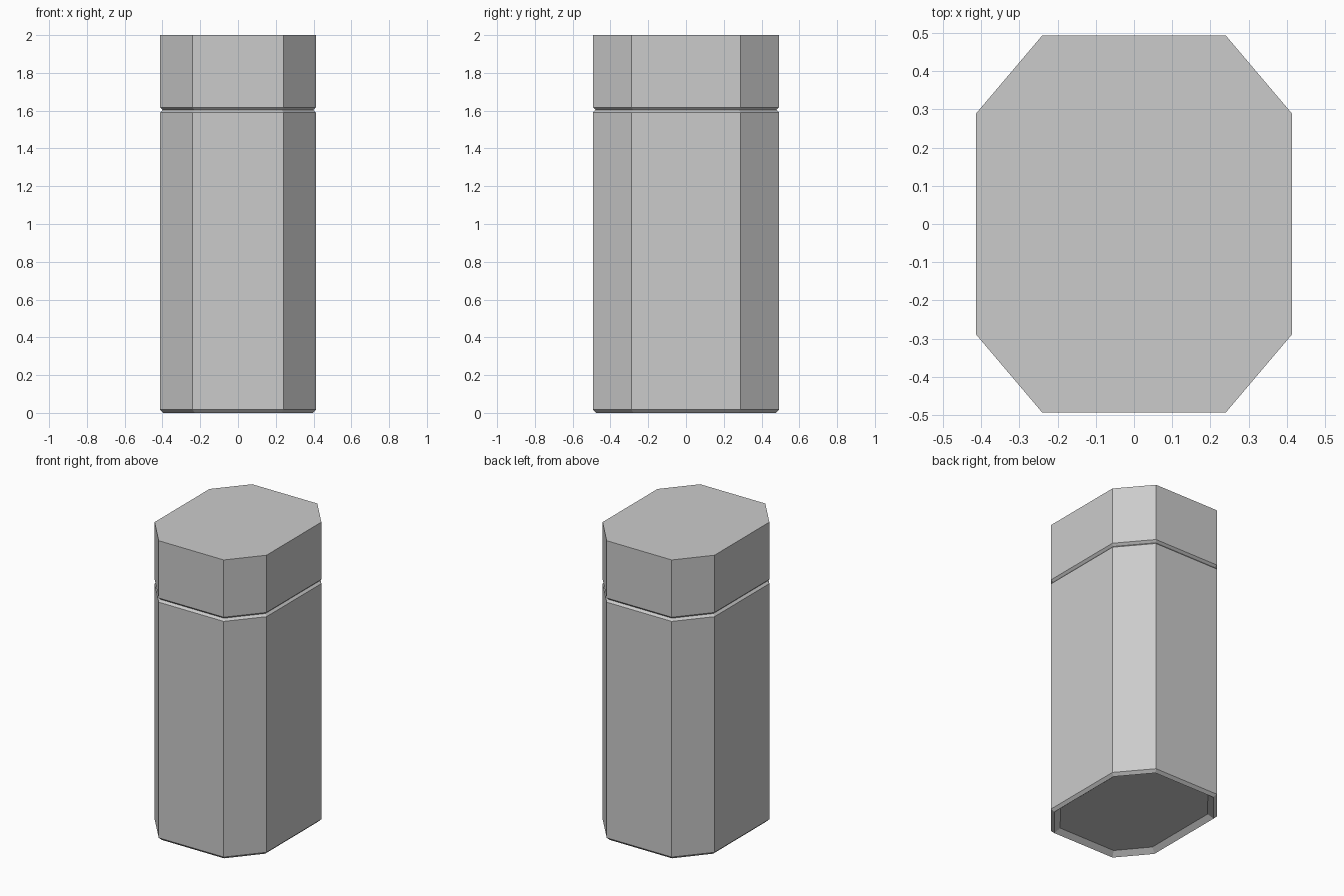
import bpy
import bmesh

if "Cube" in bpy.data.objects:
    bpy.data.objects.remove(bpy.data.objects["Cube"])

HX, HY = 0.413, 0.493      # half width and half depth
CX, CY = 0.24, 0.289       # where the cut corners begin


def ring(bm, inset, z):
    sx, sy = (HX - inset) / HX, (HY - inset) / HY
    pts = [(HX, -CY), (HX, CY), (CX, HY), (-CX, HY),
           (-HX, CY), (-HX, -CY), (-CX, -HY), (CX, -HY)]
    return [bm.verts.new((x * sx, y * sy, z)) for x, y in pts]


def octagon_loft(name, profile):
    """Loft octagons through (inset, z) pairs and cap both ends."""
    bm = bmesh.new()
    rings = [ring(bm, i, z) for i, z in profile]
    for a, b in zip(rings, rings[1:]):
        for k in range(8):
            n = (k + 1) % 8
            bm.faces.new((a[k], a[n], b[n], b[k]))
    bm.faces.new(rings[0][::-1])
    bm.faces.new(rings[-1])
    bmesh.ops.recalc_face_normals(bm, faces=bm.faces)
    mesh = bpy.data.meshes.new(name)
    bm.to_mesh(mesh)
    bm.free()
    obj = bpy.data.objects.new(name, mesh)
    bpy.context.collection.objects.link(obj)
    return obj


# Body: recessed base, bevelled foot rim, bevelled shoulder under the lid
octagon_loft("container_body", [(0.05, 0.028), (0.018, 0.0), (0.0, 0.018),
                                (0.0, 1.59), (0.014, 1.604)])

# Lid: bevelled lower edge, sharp flat top
octagon_loft("container_lid", [(0.014, 1.604), (0.0, 1.618), (0.0, 2.0)])
